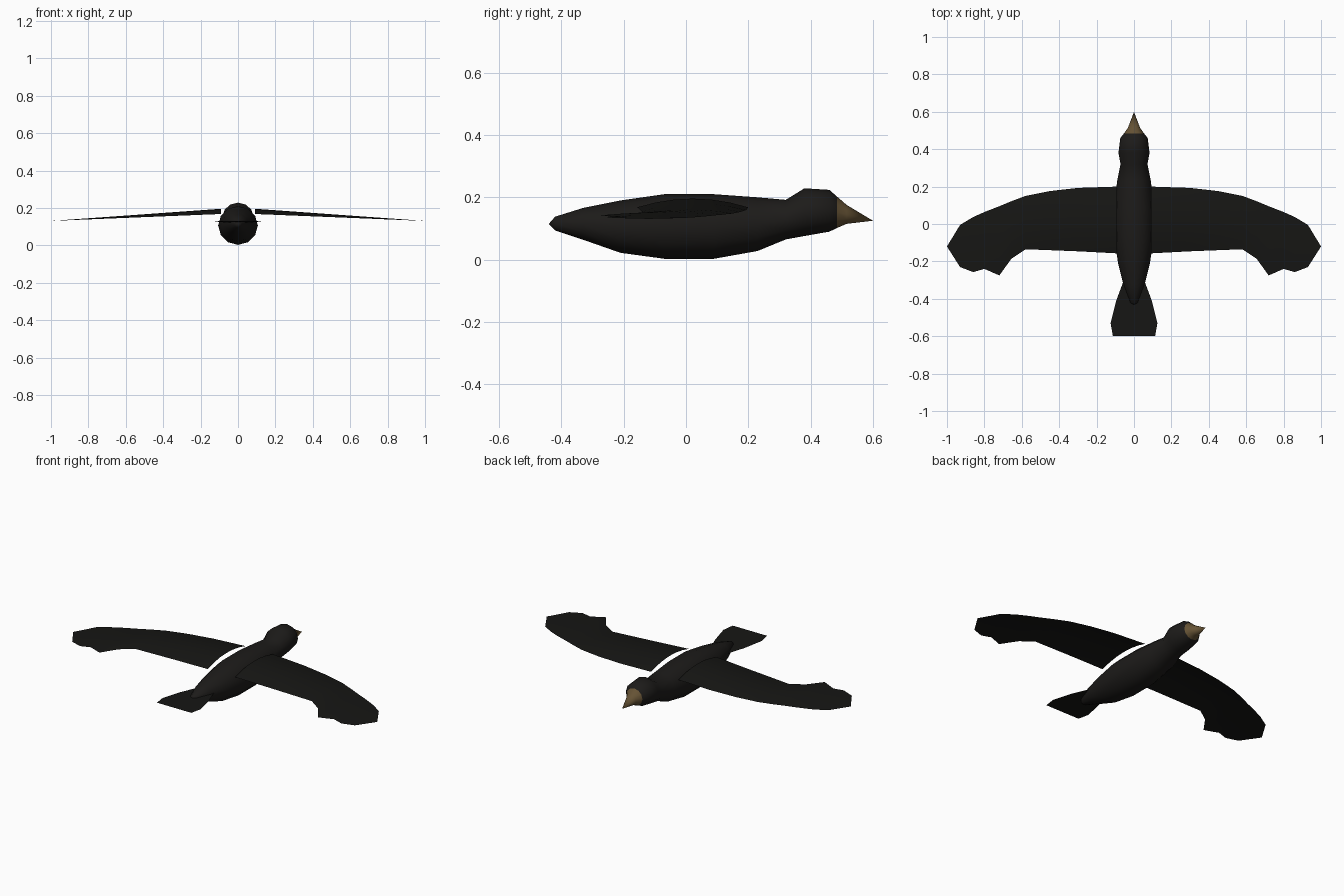
import bpy, math

if "Cube" in bpy.data.objects:
    bpy.data.objects.remove(bpy.data.objects["Cube"])


def material(name, rgb):
    m = bpy.data.materials.new(name)
    m.diffuse_color = (*rgb, 1)
    m.use_nodes = True
    m.node_tree.nodes["Principled BSDF"].inputs["Base Color"].default_value = m.diffuse_color
    return m


def loft(name, rows, mat, closed=False, mirror=False):
    """Skin consecutive rows of equal point count."""
    n = len(rows[0])
    verts = [p for r in rows for p in r]
    faces = []
    for i in range(len(rows) - 1):
        for j in range(n if closed else n - 1):
            k = (j + 1) % n
            faces.append((i * n + j, i * n + k, (i + 1) * n + k, (i + 1) * n + j))
    me = bpy.data.meshes.new(name)
    me.from_pydata(verts, [], faces)
    me.materials.append(mat)
    ob = bpy.data.objects.new(name, me)
    bpy.context.collection.objects.link(ob)
    # collapse tips, then shade smooth
    weld = ob.modifiers.new("weld", 'WELD')
    weld.merge_threshold = 0.0005
    if mirror:
        ob.modifiers.new("mirror", 'MIRROR')
    for p in me.polygons:
        p.use_smooth = True
    return ob


def ring(y, half, low, high, sides=12):
    c, h = (low + high) / 2, (high - low) / 2
    return [(half * math.sin(2 * math.pi * i / sides), y,
             c + h * math.cos(2 * math.pi * i / sides)) for i in range(sides)]


black = material("black_plumage", (0.012, 0.011, 0.010))
dark = material("dark_feathers", (0.008, 0.008, 0.007))
gold = material("beak_gold", (0.13, 0.085, 0.035))

# Body and head: y, half width, bottom z, top z
body = [(-0.44, 0, 0.115, 0.115), (-0.42, 0.022, 0.094, 0.138), (-0.33, 0.055, 0.064, 0.166),
        (-0.21, 0.085, 0.022, 0.19), (-0.07, 0.106, 0.003, 0.21), (0.09, 0.106, 0.003, 0.21),
        (0.23, 0.09, 0.028, 0.2), (0.32, 0.072, 0.065, 0.192), (0.38, 0.083, 0.076, 0.229),
        (0.46, 0.073, 0.09, 0.224), (0.485, 0.053, 0.102, 0.202)]
loft("body", [ring(*s) for s in body], black, closed=True)

# Beak
beak = [body[-1], (0.515, 0.032, 0.115, 0.176), (0.6, 0, 0.125, 0.125)]
loft("beak", [ring(*s) for s in beak], gold, closed=True)

# Wings: x, leading y, trailing y, with camber fading to the tip
wing = [(0.09, 0.2, -0.157), (0.3, 0.193, -0.146), (0.45, 0.176, -0.14), (0.58, 0.15, -0.135),
        (0.655, 0.122, -0.185), (0.72, 0.095, -0.275), (0.80, 0.064, -0.24),
        (0.86, 0.037, -0.257), (0.93, -0.005, -0.23), (1.0, -0.12, -0.12)]
rows = []
for x, lead, trail in wing:
    t = (x - 0.09) / 0.91
    rows.append([(x, lead + (trail - lead) * s / 6,
                  0.168 - 0.037 * t + 0.028 * (1 - t) * 4 * (s / 6) * (1 - s / 6))
                 for s in range(7)])
loft("wings", rows, dark, mirror=True)

# Tail fan
tail = [(-0.25, 0.03, 0.12), (-0.31, 0.058, 0.122), (-0.41, 0.095, 0.125),
        (-0.53, 0.125, 0.129), (-0.6, 0.113, 0.131)]
loft("tail", [[(-w, y, z), (0, y, z), (w, y, z)] for y, w, z in tail], dark)
